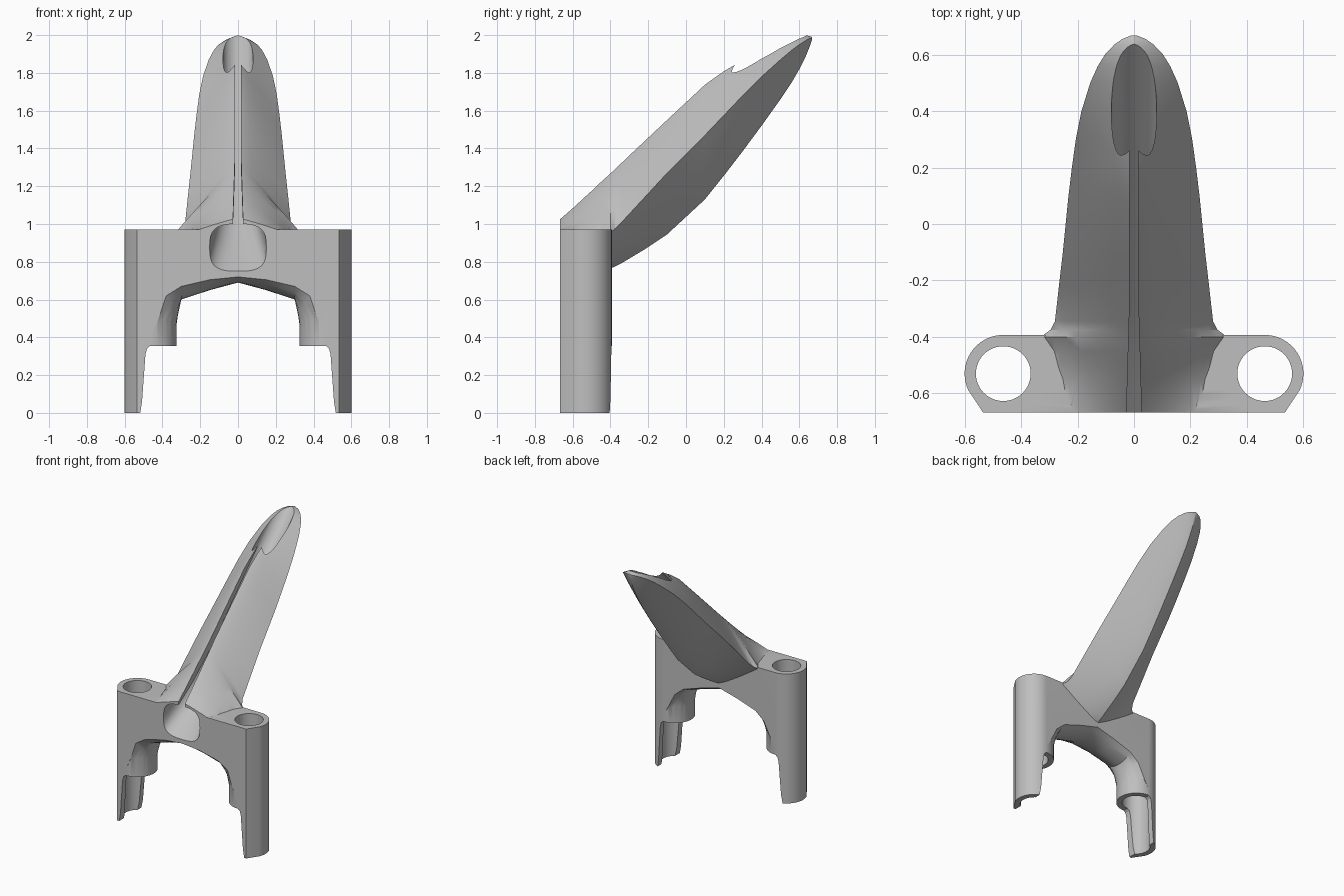
import bpy, bmesh, math

if "Cube" in bpy.data.objects:
    bpy.data.objects.remove(bpy.data.objects["Cube"])

grey = bpy.data.materials.new("light_grey")
grey.diffuse_color = (0.52, 0.52, 0.52, 1)
grey.use_nodes = True
grey.node_tree.nodes["Principled BSDF"].inputs["Base Color"].default_value = grey.diffuse_color


def loft(name, rings):
    """Closed solid skinned through rings of equal point count."""
    bm = bmesh.new()
    rows = [[bm.verts.new(p) for p in ring] for ring in rings]
    n = len(rows[0])
    for a, b in zip(rows, rows[1:]):
        for i in range(n):
            j = (i + 1) % n
            bm.faces.new((a[i], a[j], b[j], b[i]))
    bm.faces.new(rows[0])
    bm.faces.new(rows[-1][::-1])
    bmesh.ops.recalc_face_normals(bm, faces=bm.faces)
    bmesh.ops.triangulate(bm, faces=[f for f in bm.faces if len(f.verts) == 4])
    mesh = bpy.data.meshes.new(name)
    bm.to_mesh(mesh)
    bm.free()
    ob = bpy.data.objects.new(name, mesh)
    bpy.context.collection.objects.link(ob)
    return ob


def combine(target, other, operation):
    """Apply an exact boolean and discard the helper."""
    bpy.context.view_layer.objects.active = target
    mod = target.modifiers.new("bool", 'BOOLEAN')
    mod.operation, mod.solver, mod.object = operation, 'EXACT', other
    bpy.ops.object.modifier_apply(modifier=mod.name)
    bpy.data.objects.remove(other, do_unlink=True)


CX, CY, R = 0.463, -0.53, 0.137      # tube centre and outer radius
FRONT, TOP = -0.667, 0.97

# Bridge plate with an arched, softly rounded underside
front = [(0, .72), (.15, .705), (.3, .67), (.38, .62), (.42, .5), (CX, .4)]
mid = [(0, .69), (.15, .65), (.3, .6), (.318, .52), (.328, .45), (CX, .4)]
back = [(0, .73), (.15, .69), (.3, .64), (.37, .58), (.42, .48), (CX, .4)]
rings = []
for k in range(-5, 6):
    w = abs(k / 5) ** 2.2
    end = front if k < 0 else back
    arch = [(m[0] + (e[0] - m[0]) * w, m[1] + (e[1] - m[1]) * w) for m, e in zip(mid, end)]
    outline = arch + [(CX, TOP), (-CX, TOP)] + [(-x, z) for x, z in arch[:0:-1]]
    rings.append([(x, CY + R * k / 5, z) for x, z in outline])
body = loft("bracket_body", rings)

# Side tubes: round towards the back, squared and chamfered at the front
def tube_outline(side):
    angles = [90 - 115 * i / 20 for i in range(21)]
    pts = [(CX + R * math.cos(math.radians(a)), CY + R * math.sin(math.radians(a))) for a in angles]
    pts.append((0.535, FRONT))
    for i in range(32):
        a = math.radians(-90 - 180 * i / 32)
        pts.append((CX + R * math.cos(a), CY + R * math.sin(a)))
    return [(side * x, y) for x, y in pts]


for side in (1, -1):
    outline = tube_outline(side)
    tube = loft("side_tube", [[(x, y, z) for x, y in outline] for z in (0, TOP)])
    combine(body, tube, 'UNION')

# Slanted arm: stations of y, half width, ridge z, side edge z, keel z
stations = [
    (FRONT, .25, 1.03, .955, .80), (-.55, .27, 1.14, .955, .79),
    (-.45, .30, 1.235, .95, .78), (-.40, .33, 1.28, .955, .765),
    (-.375, .296, 1.305, .975, .775), (-.345, .28, 1.333, 1.005, .79),
    (-.22, .266, 1.45, 1.14, .865), (-.1, .252, 1.563, 1.27, .945),
    (.1, .232, 1.75, 1.47, 1.13), (.2, .220, 1.82, 1.575, 1.255),
    (.3, .206, 1.875, 1.68, 1.385), (.4, .186, 1.93, 1.78, 1.52),
    (.5, .155, 1.975, 1.87, 1.66), (.56, .128, 1.992, 1.92, 1.75),
    (.6, .103, 2.0, 1.95, 1.82), (.635, .07, 1.999, 1.972, 1.89),
    (.655, .042, 1.995, 1.982, 1.94), (.667, .012, 1.99, 1.985, 1.975)]
STEPS = 8
rings = []
for y, hw, ridge, edge, keel in stations:
    half = [(hw * i / STEPS, edge + (ridge - edge) * (1 - (i / STEPS) ** 1.2))
            for i in range(STEPS + 1)]
    half += [(hw * i / STEPS, keel + (edge - keel) * (i / STEPS) ** 1.15)
             for i in range(STEPS - 1, -1, -1)]
    ring = half + [(-x, z) for x, z in half[-2:0:-1]]
    rings.append([(x, y, z) for x, z in ring])
combine(body, loft("slanted_arm", rings), 'UNION')

# Channel through the arm: wide front pocket narrowing to a bore that exits at the tip
rings = []
for y, zc, rx, rz, e in [(-.75, .84, .15, .125, .65), (FRONT, .875, .15, .125, .65),
                         (-.5, 1.0, .115, .115, .85), (-.3, 1.18, .08, .11, 1),
                         (.3, 1.775, .08, .11, 1), (.75, 2.22, .08, .11, 1)]:
    ring = []
    for i in range(40):
        c, s = math.cos(math.tau * i / 40), math.sin(math.tau * i / 40)
        ring.append((rx * math.copysign(abs(c) ** e, c), y,
                     zc + rz * math.copysign(abs(s) ** e, s)))
    rings.append(ring)
combine(body, loft("channel_cutter", rings), 'DIFFERENCE')

# Narrow slot from the channel up through the ridge
rings = [[(-w, y, a), (w, y, a), (w, y, b), (-w, y, b)] for y, w, a, b in
         [(-.72, .028, .88, 1.3), (-.3, .016, 1.2, 1.7), (.33, .016, 1.8, 2.2)]]
combine(body, loft("slot_cutter", rings), 'DIFFERENCE')

# Step at the tube feet, leaving only the outer shell, then the through holes
step = [(.518, -.1), (.518, 0), (.508, .06), (.498, .2), (.49, .31), (.482, .34),
        (.465, .355), (.2, .355), (.2, -.1)]
for side in (1, -1):
    cut = loft("foot_cutter", [[(side * x, y, z) for x, z in step] for y in (-.9, -.2)])
    combine(body, cut, 'DIFFERENCE')
    circle = [(side * CX + .097 * math.cos(math.tau * i / 48),
               CY + .097 * math.sin(math.tau * i / 48)) for i in range(48)]
    hole = loft("hole_cutter", [[(x, y, z) for x, y in circle] for z in (-.2, 1.2)])
    combine(body, hole, 'DIFFERENCE')

# Finish: one grey, smooth with crisp edges
body.data.materials.clear()
body.data.materials.append(grey)
for poly in body.data.polygons:
    poly.material_index = 0
bpy.ops.object.select_all(action='DESELECT')
body.select_set(True)
bpy.context.view_layer.objects.active = body
bpy.ops.object.shade_smooth_by_angle(angle=math.radians(32))
